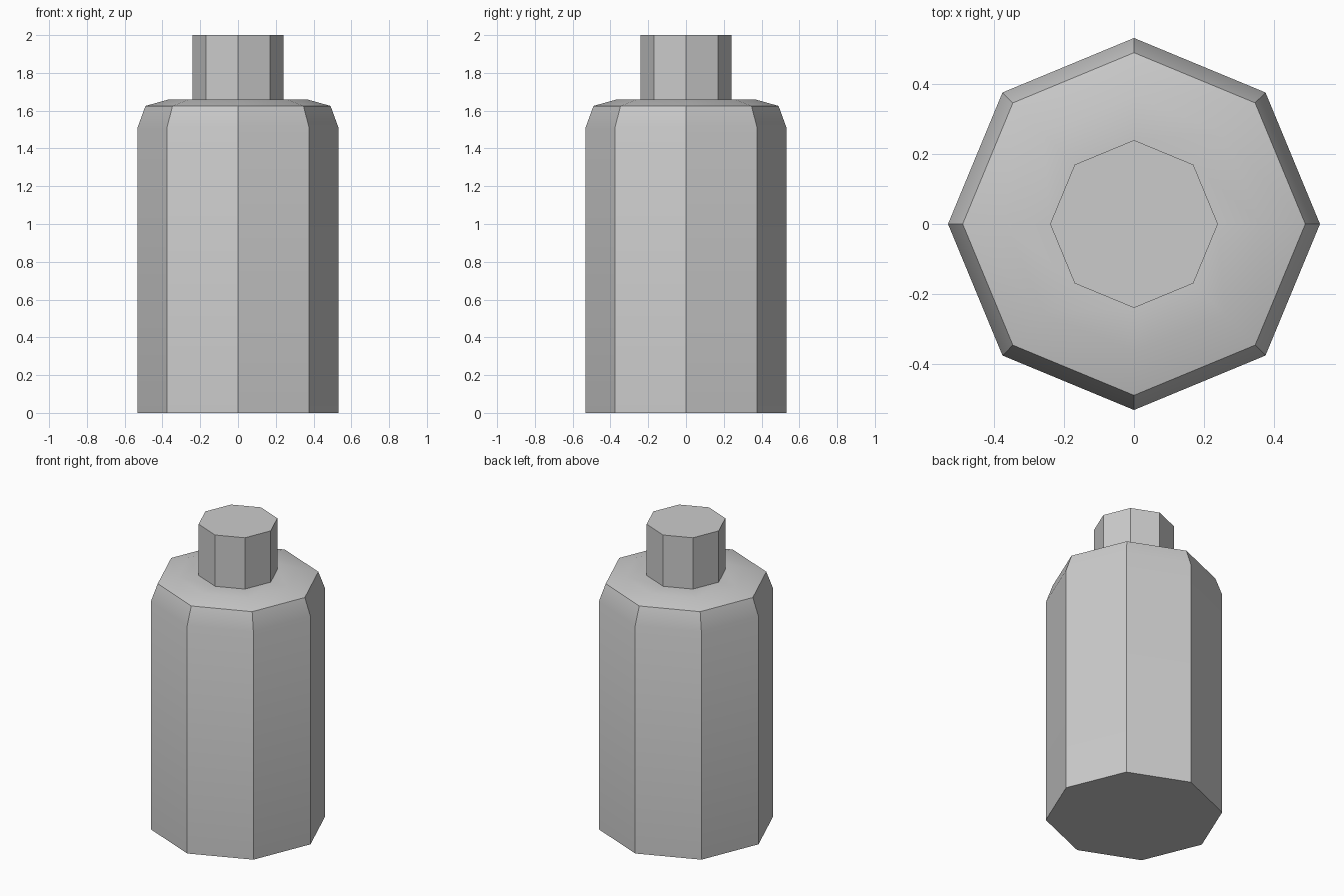
import bpy
import bmesh
from math import cos, sin, pi, radians

SIDES = 8

cube = bpy.data.objects.get("Cube")
if cube:
    bpy.data.objects.remove(cube, do_unlink=True)

# One plain grey for the whole bottle
grey = bpy.data.materials.new("plain grey")
grey.use_nodes = True
colour = (0.6, 0.6, 0.6, 1)
grey.diffuse_color = colour
grey.node_tree.nodes["Principled BSDF"].inputs["Base Color"].default_value = colour


def turned_part(name, profile, cap_bottom=False, cap_top=False):
    """Spin a (radius, height) profile into an eight-sided shell."""
    bm = bmesh.new()
    rings = []
    for r, z in profile:
        angles = [2 * pi * i / SIDES for i in range(SIDES)]
        rings.append([bm.verts.new((r * cos(a), r * sin(a), z)) for a in angles])
    for low, high in zip(rings, rings[1:]):
        for i in range(SIDES):
            j = (i + 1) % SIDES
            bm.faces.new((low[i], low[j], high[j], high[i]))
    if cap_bottom:
        bm.faces.new(rings[0][::-1])
    if cap_top:
        bm.faces.new(rings[-1])
    mesh = bpy.data.meshes.new(name)
    bm.to_mesh(mesh)
    bm.free()
    mesh.materials.append(grey)
    obj = bpy.data.objects.new(name, mesh)
    bpy.context.collection.objects.link(obj)
    bpy.ops.object.select_all(action='DESELECT')
    obj.select_set(True)
    bpy.context.view_layer.objects.active = obj
    bpy.ops.object.shade_smooth_by_angle(angle=radians(30))
    return obj


NECK_R, NECK_Z = 0.24, 1.66

# Body with a chamfered rim and a shallow shoulder that meets the neck
turned_part("bottle_body",
            [(0.532, 0), (0.532, 1.51), (0.49, 1.625), (0.365, NECK_Z), (NECK_R, NECK_Z)],
            cap_bottom=True)

# Straight neck with a flat closed top
turned_part("bottle_neck", [(NECK_R, NECK_Z), (NECK_R, 2.0)], cap_top=True)
